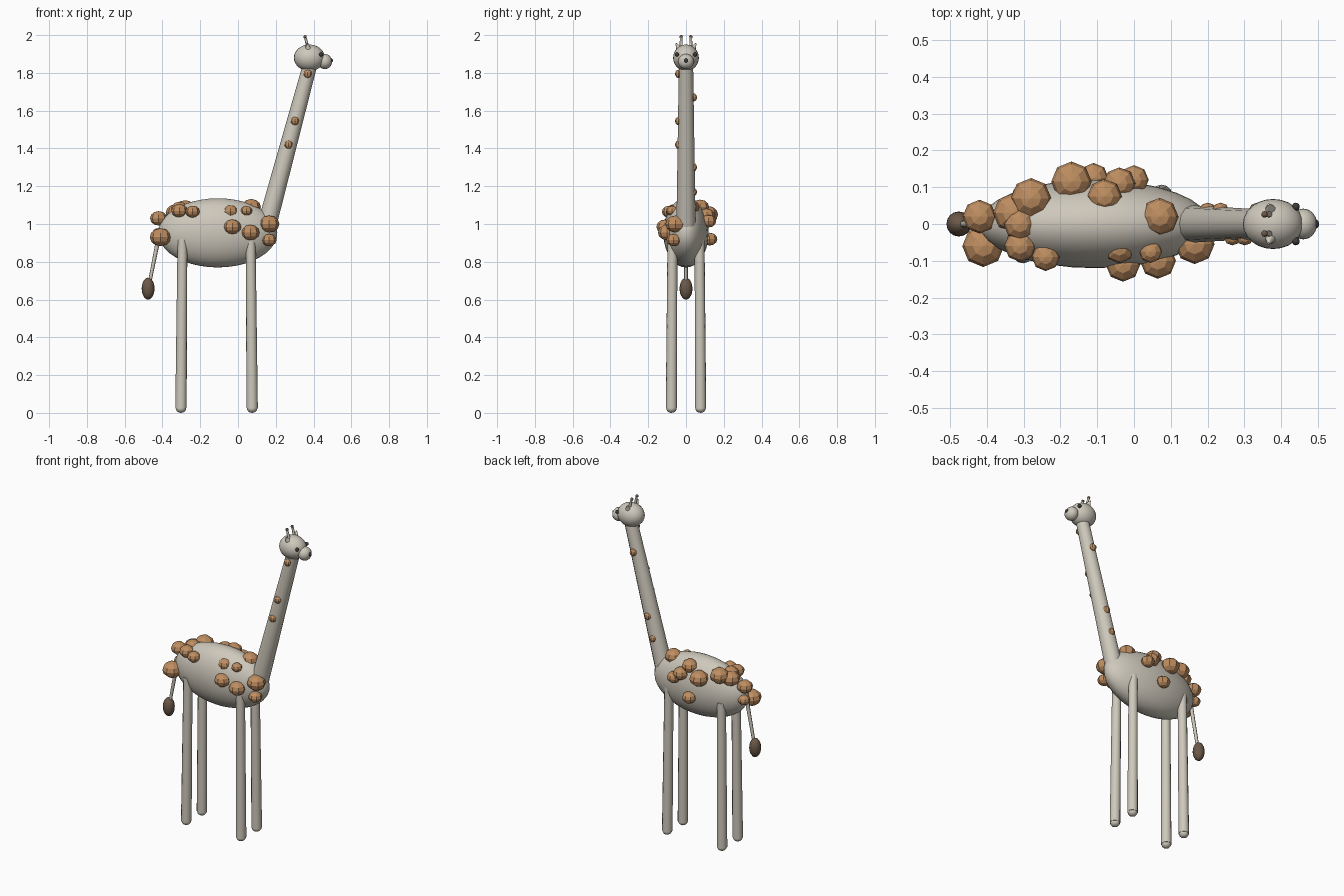
import bpy
import math
from mathutils import Vector

cube = bpy.data.objects.get("Cube")
if cube:
    bpy.data.objects.remove(cube, do_unlink=True)


def material(name, rgb):
    m = bpy.data.materials.new(name)
    m.use_nodes = True
    m.diffuse_color = (*rgb, 1)
    bsdf = next(n for n in m.node_tree.nodes if n.type == 'BSDF_PRINCIPLED')
    bsdf.inputs["Base Color"].default_value = (*rgb, 1)
    bsdf.inputs["Roughness"].default_value = 0.8
    return m


CREAM = material("cream", (0.62, 0.58, 0.50))
TAN = material("tan_spot", (0.52, 0.27, 0.12))
BROWN = material("dark_brown", (0.15, 0.10, 0.065))
DARK = material("eye_dark", (0.05, 0.045, 0.04))


def finish(name, mat, smooth):
    ob = bpy.context.object
    ob.name = name
    ob.data.materials.append(mat)
    if smooth:
        bpy.ops.object.shade_smooth_by_angle(angle=math.radians(50))
    return ob


def ball(name, loc, radii, mat, segs=24, rings=16, smooth=True):
    bpy.ops.mesh.primitive_uv_sphere_add(segments=segs, ring_count=rings, radius=1, location=loc)
    bpy.context.object.scale = radii
    bpy.ops.object.transform_apply(location=False, rotation=False, scale=True)
    return finish(name, mat, smooth)


def rod(name, start, end, r_start, r_end, mat, sides=12):
    a, b = Vector(start), Vector(end)
    bpy.ops.mesh.primitive_cone_add(vertices=sides, radius1=r_start, radius2=r_end,
                                    depth=(b - a).length, location=(a + b) / 2)
    bpy.context.object.rotation_euler = (b - a).to_track_quat('Z', 'Y').to_euler()
    return finish(name, mat, True)


# Body and neck
ball("body", (-0.107, 0, 0.953), (0.315, 0.12, 0.183), CREAM, 32, 20)
rod("neck", (0.13, 0, 0.91), (0.378, 0, 1.83), 0.052, 0.038, CREAM)

# Head
ball("head", (0.378, 0, 1.88), (0.082, 0.068, 0.07), CREAM)
ball("snout", (0.46, 0, 1.86), (0.038, 0.042, 0.04), CREAM, 16, 12)
ball("nose", (0.492, 0, 1.865), (0.012, 0.013, 0.011), DARK, 10, 8)

# Paired parts on each side
for side, s in (("left", 1), ("right", -1)):
    ball(f"eye_{side}", (0.44, s * 0.047, 1.897), (0.011,) * 3, DARK, 10, 8)
    rod(f"horn_{side}", (0.371, s * 0.026, 1.93), (0.356, s * 0.026, 1.99), 0.009, 0.006, CREAM, 8)
    ball(f"horn_tip_{side}", (0.355, s * 0.026, 1.991), (0.009,) * 3, BROWN, 10, 8)
    rod(f"ear_{side}", (0.372, s * 0.036, 1.925), (0.366, s * 0.053, 1.957), 0.018, 0.003, CREAM, 8)
    for end, top, foot in (("rear", -0.294, -0.302), ("front", 0.067, 0.075)):
        rod(f"{end}_leg_{side}", (foot, s * 0.077, 0.025), (top, s * 0.072, 0.92), 0.03, 0.026, CREAM)
        ball(f"{end}_foot_{side}", (foot, s * 0.077, 0.025), (0.028, 0.028, 0.025), CREAM, 12, 8)

# Tail
rod("tail", (-0.41, 0, 0.98), (-0.47, 0, 0.68), 0.012, 0.009, CREAM, 8)
ball("tail_tuft", (-0.476, 0, 0.658), (0.034, 0.034, 0.058), BROWN, 16, 12)

# Body spots: x, y, z, radius
spots = (
    (-.41, -.06, .93, .057), (-.42, .02, 1.03, .046), (-.42, .03, .95, .035),
    (-.31, -.06, 1.07, .043), (-.24, -.09, 1.065, .038), (-.04, -.065, 1.065, .042),
    (-.03, -.11, .985, .047), (.045, -.075, 1.07, .031), (.065, -.10, .955, .049),
    (.165, -.055, 1.0, .054), (.165, -.065, .915, .039), (.07, .02, 1.09, .051),
    (-.28, .07, 1.08, .055), (-.17, .115, 1.05, .055), (-.11, .125, .92, .041),
    (-.08, .075, 1.09, .047), (-.04, .11, 1.045, .044), (0, .12, 1.015, .04),
    (-.33, .03, 1.06, .053), (-.31, .0, 1.08, .045),
)
for i, (x, y, z, r) in enumerate(spots):
    ball(f"body_spot_{i + 1}", (x, y, z), (r, r, r * 0.83), TAN, 8, 6, False)

# Neck spots follow the neck's slope on alternating sides
for i, (z, s) in enumerate(((1.795, -1), (1.67, 1), (1.545, -1), (1.42, -1), (1.30, 1), (1.17, 1))):
    x = 0.13 + (z - 0.91) * 0.27
    ball(f"neck_spot_{i + 1}", (x, s * 0.04, z), (0.022, 0.018, 0.022), TAN, 8, 6, False)
